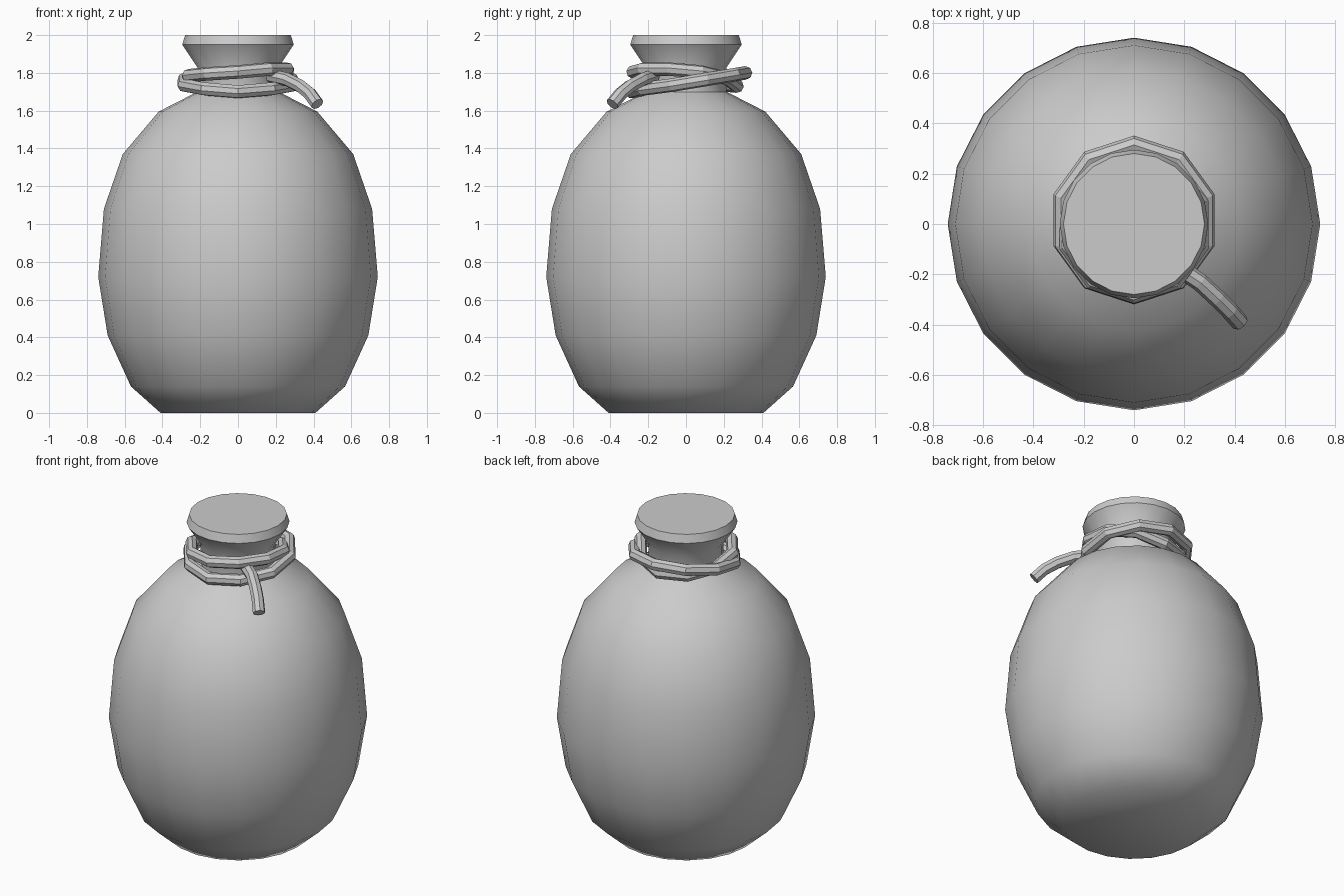
import bpy, bmesh, math

if "Cube" in bpy.data.objects:
    bpy.data.objects.remove(bpy.data.objects["Cube"])

SIDES = 20


def lathe(name, profile):
    # Revolve (radius, z) points and cap both ends
    bm = bmesh.new()
    rings = []
    for r, z in profile:
        rings.append([bm.verts.new((r * math.cos(2 * math.pi * i / SIDES),
                                    r * math.sin(2 * math.pi * i / SIDES), z))
                      for i in range(SIDES)])
    for a, b in zip(rings, rings[1:]):
        for i in range(SIDES):
            j = (i + 1) % SIDES
            bm.faces.new((a[i], a[j], b[j], b[i]))
    bm.faces.new(rings[0][::-1])
    bm.faces.new(rings[-1])
    mesh = bpy.data.meshes.new(name)
    bm.to_mesh(mesh)
    bm.free()
    obj = bpy.data.objects.new(name, mesh)
    bpy.context.collection.objects.link(obj)
    return obj


def rope(name, points, closed):
    # Eight-sided tube along a polyline
    curve = bpy.data.curves.new(name, 'CURVE')
    curve.dimensions = '3D'
    curve.bevel_depth = 0.036
    curve.bevel_resolution = 2
    curve.use_fill_caps = True
    s = curve.splines.new('POLY')
    s.points.add(len(points) - 1)
    for p, co in zip(s.points, points):
        p.co = (*co, 1)
    s.use_cyclic_u = closed
    s.use_smooth = False
    obj = bpy.data.objects.new(name, curve)
    bpy.context.collection.objects.link(obj)
    return obj


def ring(radius, cy, heights):
    # Ten corners, starting at the back and running counter-clockwise
    pts = []
    for k, z in enumerate(heights):
        a = math.radians(90 + 36 * k)
        pts.append((radius * math.cos(a), cy + radius * math.sin(a), z))
    return pts


# Jar body with neck and flared, closed lip
jar = lathe("jar", [(0.41, 0), (0.567, 0.14), (0.69, 0.41), (0.74, 0.72),
                    (0.71, 1.08), (0.61, 1.37), (0.42, 1.595), (0.215, 1.70),
                    (0.215, 1.83), (0.295, 1.95), (0.28, 2.0)])
bpy.context.view_layer.objects.active = jar
jar.select_set(True)
bpy.ops.object.shade_smooth_by_angle(angle=math.radians(48))

# Outer rope loop: low in front, high at the back
low = [1.75 + 0.05 * math.cos(math.radians(36 * k)) for k in range(10)]
low[4] = low[6] = 1.715
rope("lower_rope_loop", ring(0.3, 0.015, low), True)

# Inner rope loop: high in front, low at the back
high = [1.73, 1.735, 1.76, 1.785, 1.795, 1.805, 1.82, 1.82, 1.805, 1.77]
rope("upper_rope_loop", ring(0.275, -0.005, high), True)

# Loose rope end hanging at the front right
rope("rope_tail", [(0.17, -0.17, 1.785), (0.26, -0.23, 1.765),
                   (0.33, -0.295, 1.73), (0.38, -0.345, 1.69),
                   (0.42, -0.39, 1.635)], False)
